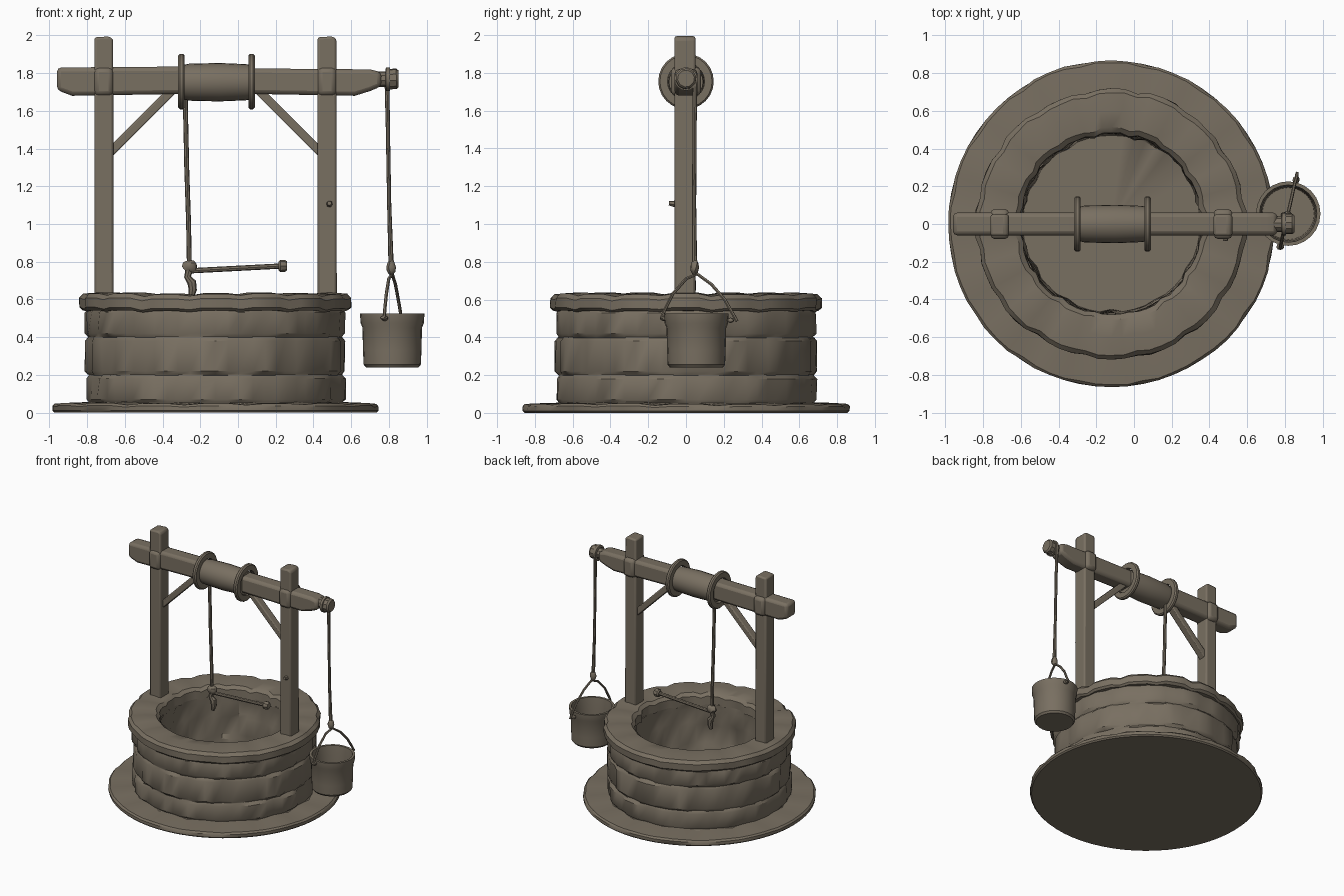
import bpy, bmesh, math, random
from mathutils import Vector, Matrix

if "Cube" in bpy.data.objects:
    bpy.data.objects.remove(bpy.data.objects["Cube"])

random.seed(4)
CX = -0.12                                   # axis of the well itself
mat = bpy.data.materials.new("weathered grey brown")
mat.diffuse_color = (0.19, 0.16, 0.12, 1)
mat.use_nodes = True
mat.node_tree.nodes["Principled BSDF"].inputs["Base Color"].default_value = mat.diffuse_color


def finish(name, bm, bevel=0.0, fix=False):
    if fix:
        bmesh.ops.recalc_face_normals(bm, faces=bm.faces)
    me = bpy.data.meshes.new(name)
    bm.to_mesh(me)
    bm.free()
    me.materials.append(mat)
    ob = bpy.data.objects.new(name, me)
    bpy.context.collection.objects.link(ob)
    if bevel:
        m = ob.modifiers.new("bevel", 'BEVEL')
        m.width, m.segments, m.limit_method = bevel, 2, 'ANGLE'
    return ob


def lathe(name, prof, n=24, centre=(0, 0, 0), axis='Z', stones=0, closed=False):
    """Revolve (radius, height, groove, course) points; grooves mark stone joints."""
    bm, rings = bmesh.new(), []
    rnd = {}
    for p in prof:
        r, h = p[:2]
        groove, course = (p[2], p[3]) if len(p) > 2 else (0, 0)
        ring = []
        for i in range(n):
            rr, hh = r, h
            if stones and groove:
                per = n // stones
                k = i + (course % 2) * (per // 2)
                bump = rnd.setdefault((course, (k // per) % stones), random.uniform(-.5, .5))
                rr += groove * (bump - (1.0 if k % per == 0 else 0)) * .8
                rr += random.uniform(-.25, .25) * groove
                if course >= 5:              # capping and paving also vary in height
                    hh += groove * (bump * .6 - (.7 if k % per == 0 else 0))
            a = 2 * math.pi * i / n
            ring.append(bm.verts.new((rr * math.cos(a), rr * math.sin(a), hh)))
        rings.append(ring)
    pairs = list(zip(rings, rings[1:])) + ([(rings[-1], rings[0])] if closed else [])
    for a, b in pairs:
        for i in range(n):
            j = (i + 1) % n
            bm.faces.new((a[i], a[j], b[j], b[i]))
    bmesh.ops.remove_doubles(bm, verts=bm.verts, dist=1e-5)
    m = Matrix.Translation(centre)
    if axis == 'X':
        m = m @ Matrix.Rotation(math.pi / 2, 4, 'Y')
    bm.transform(m)
    return finish(name, bm)


def tube(name, pts, radii, n=8):
    """Round bar through points with a radius at each point."""
    pts = [Vector(p) for p in pts]
    if not isinstance(radii, (list, tuple)):
        radii = [radii] * len(pts)
    bm, rings = bmesh.new(), []
    t0 = (pts[1] - pts[0]).normalized()
    u = t0.orthogonal().normalized()
    for k, p in enumerate(pts):
        t = (pts[min(k + 1, len(pts) - 1)] - pts[max(k - 1, 0)]).normalized()
        u = (t0.rotation_difference(t) @ u).normalized()
        t0, v = t, t.cross(u)
        rings.append([bm.verts.new(p + radii[k] * (math.cos(a) * u + math.sin(a) * v))
                      for a in (2 * math.pi * i / n for i in range(n))])
    for a, b in zip(rings, rings[1:]):
        for i in range(n):
            bm.faces.new((a[i], a[(i + 1) % n], b[(i + 1) % n], b[i]))
    bm.faces.new(rings[0][::-1])
    bm.faces.new(rings[-1])
    return finish(name, bm, fix=True)


def slab(name, outline, y0, y1, bevel):
    """XZ outline extruded along y."""
    bm = bmesh.new()
    a = [bm.verts.new((x, y0, z)) for x, z in outline]
    b = [bm.verts.new((x, y1, z)) for x, z in outline]
    bm.faces.new(a)
    bm.faces.new(b[::-1])
    for i in range(len(a)):
        j = (i + 1) % len(a)
        bm.faces.new((a[i], a[j], b[j], b[i]))
    return finish(name, bm, bevel, fix=True)


def knot(name, c, s):
    bm = bmesh.new()
    bmesh.ops.create_icosphere(bm, subdivisions=2, radius=1)
    for v in bm.verts:
        v.co *= random.uniform(.85, 1.1)
    bm.transform(Matrix.Translation(c) @ Matrix.Diagonal((*s, 1)))
    return finish(name, bm)


# stonework: paving, wall, capping ring, shaft
c = (CX, 0, 0)
lathe("paving", [(0, 0), (.855, 0), (.865, .01), (.867, .035, .008, 5), (.855, .048, .01, 5),
                 (.77, .052, .01, 5), (.67, .055, .01, 5)], 64, c, stones=16)
wall = [(.69, .04)]
for k, (z0, z1) in enumerate([(.05, .20), (.20, .40), (.40, .55)]):
    wall += [(.675, z0 + .003, .01, k), (.687, z0 + .02, .02, k),
             (.687, z1 - .02, .02, k), (.675, z1 - .003, .01, k)]
lathe("wall", wall, 64, c, stones=16)
lathe("capping_ring", [(.66, .54), (.70, .54, .01, 5), (.717, .555, .014, 5), (.717, .605, .014, 5),
                       (.695, .628, .014, 5), (.60, .634, .014, 5), (.51, .628, .014, 5),
                       (.483, .605, .014, 5), (.48, .54, .014, 5)], 64, c, stones=16)
lathe("shaft", [(.48, .545), (.485, .50, .02, 0), (.485, .40, .02, 0), (.485, .37, .02, 1),
                (.485, .23, .02, 1), (.485, .20, .02, 2), (.48, .07, .02, 2), (.47, .06), (0, .06)],
      48, c, stones=12)

# posts, collars and braces, mirrored about the well axis
for s, side in ((-1, "left"), (1, "right")):
    x = CX + s * .592
    slab(side + "_post", [(x - .05, .56), (x + .052, .56), (x + .05, 1.98), (x + .03, 1.995),
                          (x - .05, 1.99)], -.062, .05, .012)
    slab(side + "_post_collar", [(x - .05, 1.68), (x + .05, 1.68), (x + .05, 1.83), (x - .05, 1.83)],
         -.08, .08, .025)
    o = CX + s * .54
    slab(side + "_brace", [(o + s * .01, 1.355), (o + s * .01, 1.42), (CX + s * .27, 1.70),
                           (CX + s * .205, 1.70)], -.03, .03, .008)

# roller beam, drum and flanges
slab("beam", [(-.96, 1.83), (-.96, 1.71), (-.88, 1.68), (-.3, 1.69), (.08, 1.69), (.62, 1.68),
              (.70, 1.705), (.76, 1.73), (.76, 1.805), (.70, 1.82), (.08, 1.825), (-.3, 1.835)],
     -.06, .06, .022)
lathe("drum", [(0, -.295), (.09, -.295), (.098, -.26), (.102, -.1), (.096, .04), (.09, .08), (0, .08)],
      24, (0, 0, 1.752), 'X')
for side, x in (("left", -.30), ("right", .072)):
    lathe(side + "_flange", [(.098, -.017), (.138, -.017), (.147, -.008), (.147, .008), (.138, .017),
                             (.098, .017)], 24, (x, 0, 1.755), 'X', closed=True)

# beam tip with rope loop
tube("beam_tip", [(.74, 0, 1.768), (.79, 0, 1.768), (.795, 0, 1.768), (.84, 0, 1.77), (.852, 0, 1.77)],
     [.042, .042, .055, .055, .045], 10)
lathe("rope_loop", [(.045, -.014), (.062, -.01), (.062, .01), (.045, .014)], 16,
      (.795, 0, 1.768), 'X', closed=True)

# bucket with rope and handle
B = (.818, .055, 0)
lathe("bucket", [(0, .24), (.14, .24), (.152, .255), (.155, .33), (.158, .45), (.168, .475),
                 (.171, .525), (.152, .525), (.144, .45), (.138, .28), (0, .28)], 24, B)
tube("bucket_rope", [(.79, .048, 1.77), (.795, .045, 1.5), (.802, .043, 1.1), (.812, .045, .78)],
     [.013, .011, .011, .014])
knot("bucket_rope_knot", (.812, .046, .77), (.026, .024, .042))
tube("bucket_handle", [(.865, .27, .485), (.862, .245, .53), (.85, .205, .60), (.835, .135, .68),
                       (.818, .06, .735), (.80, 0, .71), (.787, -.07, .63), (.778, -.115, .54),
                       (.776, -.13, .50)], .009, 6)
for side, p in (("back", (.86, .235, .49)), ("front", (.776, -.118, .50))):
    knot(side + "_handle_pin", p, (.02, .02, .014))

# drum rope with knot, hook and hanging stick
Y = .03
tube("drum_rope", [(-.28, Y, 1.68), (-.272, Y, 1.3), (-.262, Y, 1.0), (-.258, Y, .77)], .013)
knot("drum_rope_knot", (-.255, Y, .775), (.04, .03, .036))
tube("hook", [(-.255, Y, .77), (-.268, Y, .72), (-.245, Y, .69), (-.24, Y, .65), (-.25, Y, .61)],
     [.022, .018, .024, .022, .014])
tube("stick", [(-.25, Y, .752), (.225, Y, .777)], .014)
tube("stick_knob", [(.215, Y, .777), (.225, Y, .777), (.248, Y, .778), (.26, Y, .778)],
     [.022, .032, .032, .024])

# small peg on the right post
tube("peg", [(.485, -.05, 1.105), (.485, -.09, 1.11)], [.02, .012], 6)

# smooth shading with kept edges
for ob in bpy.data.objects:
    ob.select_set(True)
    bpy.context.view_layer.objects.active = ob
bpy.ops.object.shade_smooth_by_angle(angle=math.radians(35))
